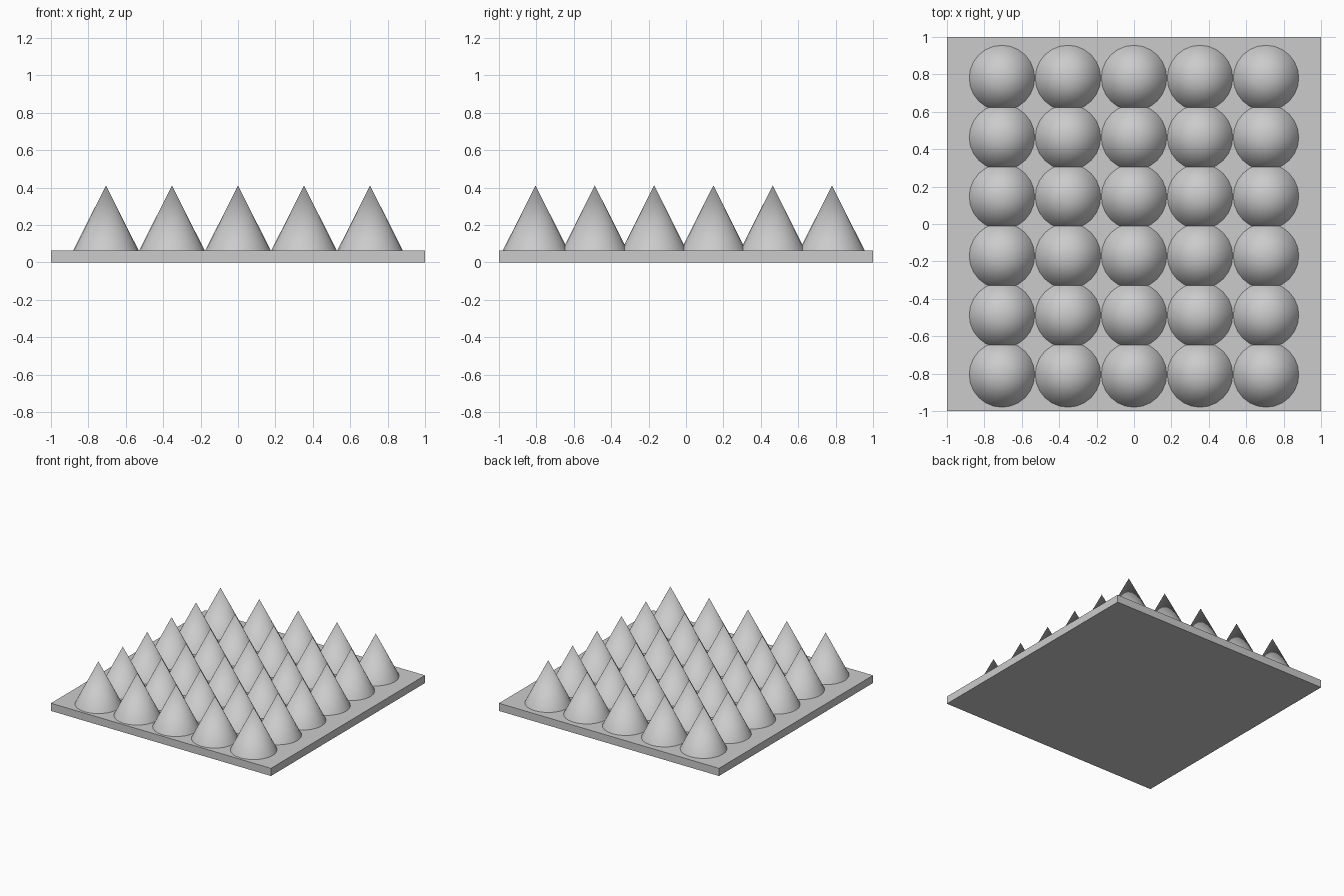
import bpy

if "Cube" in bpy.data.objects:
    bpy.data.objects.remove(bpy.data.objects["Cube"])

PLATE_H = 0.063
CONE_R = 0.176
CONE_H = 0.35
COLS, ROWS = 5, 6
STEP_X, STEP_Y = 0.353, 0.317
OFFSET_Y = -0.012

# base plate
bpy.ops.mesh.primitive_cube_add(size=1, location=(0, 0, PLATE_H / 2))
plate = bpy.context.object
plate.name = "base_plate"
plate.scale = (2, 2, PLATE_H)
bpy.ops.object.transform_apply(location=False, rotation=False, scale=True)

# one smooth cone spike, its mesh shared by the whole grid
bpy.ops.mesh.primitive_cone_add(vertices=24, radius1=CONE_R, radius2=0, depth=CONE_H)
first = bpy.context.object
bpy.ops.object.shade_smooth_by_angle()

# grid of spikes
for row in range(ROWS):
    for col in range(COLS):
        if row == 0 and col == 0:
            spike = first
        else:
            spike = first.copy()
            bpy.context.collection.objects.link(spike)
        spike.name = f"spike_{row + 1}_{col + 1}"
        spike.location = ((col - (COLS - 1) / 2) * STEP_X,
                          (row - (ROWS - 1) / 2) * STEP_Y + OFFSET_Y,
                          PLATE_H + CONE_H / 2 - 0.002)
